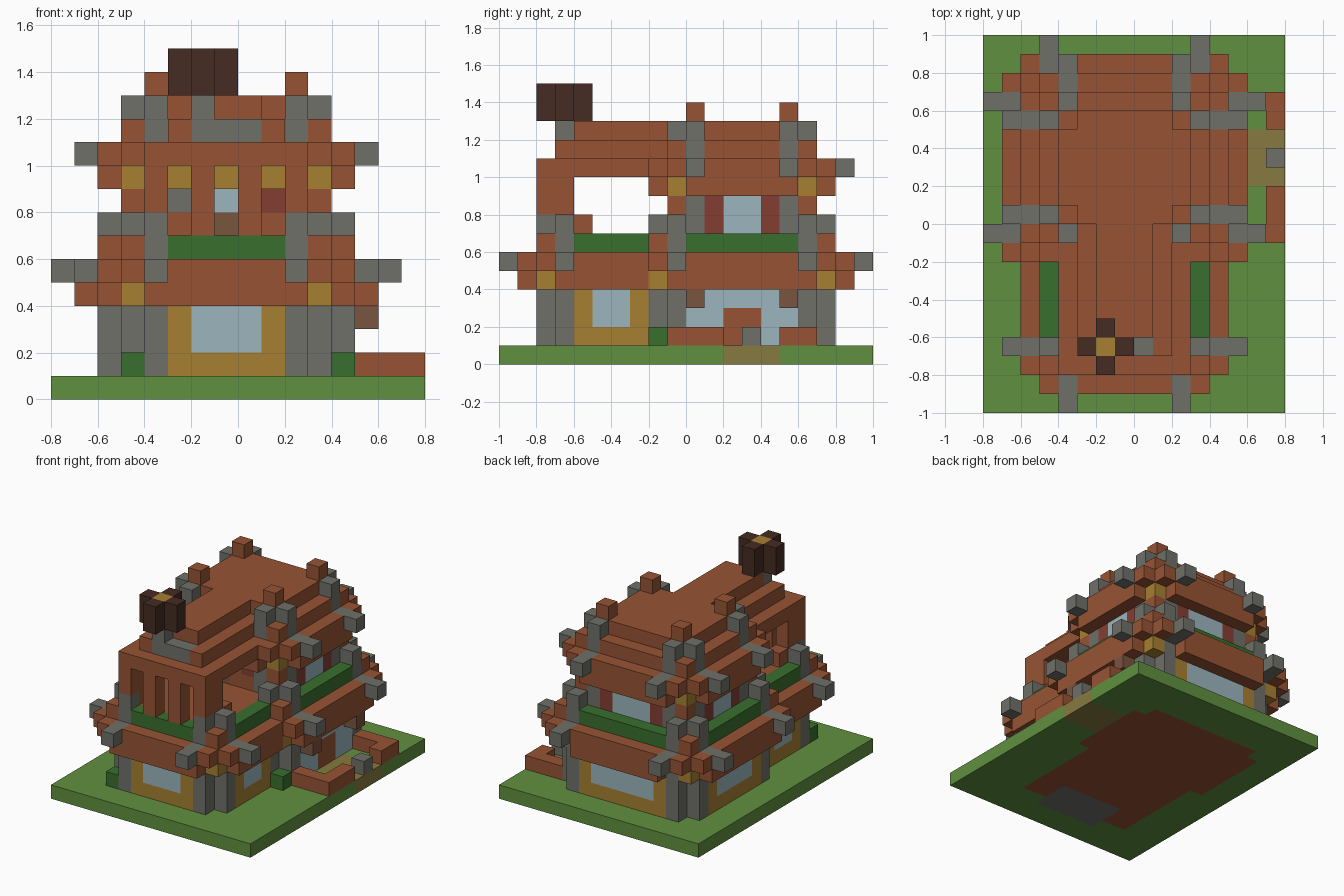
import bpy
import bmesh
from mathutils import Vector

if "Cube" in bpy.data.objects:
    bpy.data.objects.remove(bpy.data.objects["Cube"], do_unlink=True)

UNIT = 0.1
COLOURS = {
    "grass": (0.12, 0.28, 0.05), "clay": (0.31, 0.088, 0.034),
    "stone": (0.16, 0.16, 0.143), "timber": (0.39, 0.215, 0.032),
    "glass": (0.33, 0.47, 0.515), "leaf": (0.04, 0.16, 0.027),
    "soot": (0.06, 0.025, 0.016), "shutter": (0.23, 0.048, 0.034),
    "bark": (0.195, 0.089, 0.051), "path": (0.24, 0.195, 0.05),
}
NAMES = list(COLOURS)
materials = []
for name, rgb in COLOURS.items():
    mat = bpy.data.materials.new(name)
    mat.use_nodes = True
    mat.diffuse_color = (*rgb, 1)
    bsdf = next(n for n in mat.node_tree.nodes if n.type == "BSDF_PRINCIPLED")
    bsdf.inputs["Base Color"].default_value = (*rgb, 1)
    bsdf.inputs["Roughness"].default_value = 0.9
    materials.append(mat)

cells = {}


def box(part, colour, xs, ys, zs, mirror=False):
    """Fill a half-open block of unit cells; mirror about the house axis."""
    for x in range(*xs):
        for y in range(*ys):
            for z in range(*zs):
                cells[x, y, z] = (part, colour)
                if mirror:
                    cells[-2 - x, y, z] = (part, colour)


def cell(part, colour, x, y, z, height=1, mirror=False):
    box(part, colour, (x, x + 1), (y, y + 1), (z, z + height), mirror)


def window(part, frame, pane, xs, ys, zs, mirror=False):
    """Framed pane in a wall, with the frame at both ends and the sill."""
    box(part, frame, xs, ys, zs, mirror)
    along_x = xs[1] - xs[0] > 1
    gx = (xs[0] + 1, xs[1] - 1) if along_x else xs
    gy = ys if along_x else (ys[0] + 1, ys[1] - 1)
    sill = 1 if frame == "timber" else 0
    box(part, pane, gx, gy, (zs[0] + sill, zs[1]), mirror)


def corner(part, x, y, sy, base, eave, y_horn=True):
    """Corner with two pillars, bracket, eave tips and projecting horns."""
    for px, py in ((x + 1, y), (x, y - sy)):
        cell(part, "stone", px, py, base, eave + 4 - base, True)
    cell(part, "timber", x, y, eave, 1, True)
    for px, py in ((x, y), (x, y + sy), (x - 1, y)):
        cell(part, "clay", px, py, eave + 1, 1, True)
    cell(part, "clay", x, y, eave + 2, 1, True)
    for step in (1, 2):
        cell(part, "stone", x - step, y - sy, eave + 1, 1, True)
        if y_horn:
            cell(part, "stone", x + 1, y + sy * step, eave + 1, 1, True)


# Ground with house floor and path
box("ground", "grass", (-8, 8), (-10, 10), (0, 1))
box("ground", "clay", (-5, 4), (-7, 7), (0, 1))
box("ground", "clay", (-6, 5), (0, 6), (0, 1))
box("ground", "stone", (-3, 2), (-8, -5), (0, 1))
box("ground", "path", (5, 8), (2, 5), (0, 1))

# Lower storey walls
window("lower_walls", "timber", "glass", (-3, 2), (-8, -7), (1, 4))
window("lower_walls", "timber", "glass", (-4, 3), (7, 8), (1, 4))
window("lower_walls", "timber", "glass", (-5, -4), (-6, -2), (1, 4), True)
window("lower_walls", "timber", "glass", (-6, -5), (0, 6), (1, 4))
box("side_entrance", "glass", (4, 5), (0, 6), (1, 4))
box("side_entrance", "clay", (4, 5), (2, 4), (1, 3))
for y in (0, 5):
    cell("side_entrance", "bark", 5, y, 3)

# Lower eaves and floor slab
box("lower_eaves", "clay", (-4, 3), (-9, 9), (4, 6))
box("lower_eaves", "clay", (-6, 5), (-7, -1), (4, 6))
box("lower_eaves", "clay", (-7, 6), (-1, 7), (4, 6))
box("lower_eaves", "clay", (-5, 4), (7, 9), (4, 6))
for x, y in ((-5, 8), (3, 8), (-6, -2), (4, -2)):
    cells.pop((x, y, 4), None)

# Hedges along the lower roof
box("hedges", "leaf", (-3, 2), (-8, -7), (6, 7))
box("hedges", "leaf", (-4, 3), (7, 8), (6, 7))
box("hedges", "leaf", (-5, -4), (-6, -2), (6, 7), True)
box("hedges", "leaf", (-6, -5), (0, 6), (6, 7), True)
box("balcony_floor", "clay", (-4, 3), (-7, 0), (6, 7))

# Lower corners
corner("lower_corners", -5, -8, -1, 1, 4)
corner("lower_corners", -6, 7, 1, 1, 4)
corner("lower_corners", -6, -2, -1, 1, 4, False)

# Upper storey walls
window("upper_walls", "shutter", "glass", (-5, -4), (1, 5), (6, 9), True)
window("upper_walls", "shutter", "glass", (-3, 2), (6, 7), (6, 9))
box("upper_walls", "clay", (-3, 2), (-1, 0), (7, 9))
cell("upper_walls", "bark", -1, -1, 7)
for x, colour in ((-3, "stone"), (-1, "glass"), (1, "shutter")):
    cell("upper_walls", colour, x, -1, 8)

# Upper roof in steps
box("upper_roof", "clay", (-6, 5), (0, 6), (9, 11))
box("upper_roof", "clay", (-4, 3), (-2, 8), (9, 11))
box("upper_roof", "clay", (-5, 4), (-1, 7), (11, 12))
box("upper_roof", "clay", (-4, 3), (0, 6), (12, 13))
for x in (-3, -1, 1):
    cell("upper_roof", "timber", x, -2, 9)

# Upper corners and roof caps
for y, sy in ((-1, -1), (6, 1)):
    corner("upper_corners", -5, y, sy, 6, 9, sy > 0)
    cell("upper_corners", "clay", -5, y, 8, 1, True)
    cell("roof_caps", "clay", -4, y - sy, 13, 1, True)

# Balcony canopy on posts
for x in (-4, -2, 0, 2):
    cell("balcony_posts", "clay", x, -8, 8 if x in (-4, 2) else 7, 3)
box("balcony_posts", "clay", (-4, -3), (-7, -6), (7, 10), True)
cell("balcony_posts", "clay", -4, -6, 7, 1, True)
box("canopy", "clay", (-4, 3), (-8, -1), (10, 11))
box("canopy", "clay", (-3, 2), (-7, 0), (11, 12))
box("canopy", "clay", (-2, 1), (-6, 0), (12, 13))
box("canopy", "stone", (-2, 1), (-7, -6), (11, 12))

# Chimney with a cross-shaped stack
cell("chimney", "stone", -2, -7, 12)
for dx, dy in ((-1, 0), (1, 0), (0, -1), (0, 1)):
    cell("chimney", "soot", -2 + dx, -7 + dy, 13, 2)
cell("chimney", "timber", -2, -7, 13, 2)

# Garden wall, gate stone and bushes
box("garden_wall", "clay", (5, 8), (-1, 0), (1, 2))
box("garden_wall", "clay", (7, 8), (-1, 2), (1, 2))
box("garden_wall", "clay", (7, 8), (5, 7), (1, 2))
box("garden_wall", "clay", (5, 8), (6, 7), (1, 2))
cell("gate_stone", "stone", 7, 3, 1)
cell("bushes", "leaf", -5, -8, 1)
cell("bushes", "leaf", 4, -2, 1)


def side_corners(pos, axis, side):
    """Four corners of one cell face, wound to face outward."""
    u, v = (axis + 1) % 3, (axis + 2) % 3
    loop = []
    for a, b in ((0, 0), (1, 0), (1, 1), (0, 1)):
        p = list(pos)
        p[axis] += side
        p[u] += a
        p[v] += b
        loop.append(tuple(p))
    return loop if side else loop[::-1]


# Build one mesh per part from the exposed faces
for part in sorted({value[0] for value in cells.values()}):
    bm = bmesh.new()
    verts = {}
    for pos, (owner, colour) in cells.items():
        if owner != part:
            continue
        for axis in range(3):
            for side in (0, 1):
                near = list(pos)
                near[axis] += 2 * side - 1
                if tuple(near) in cells:
                    continue
                loop = []
                for p in side_corners(pos, axis, side):
                    if p not in verts:
                        verts[p] = bm.verts.new(Vector(p) * UNIT)
                    loop.append(verts[p])
                bm.faces.new(loop).material_index = NAMES.index(colour)
    bmesh.ops.dissolve_limit(bm, angle_limit=0.01, verts=bm.verts,
                             edges=bm.edges, delimit={"MATERIAL"})
    mesh = bpy.data.meshes.new(part)
    bm.to_mesh(mesh)
    bm.free()
    for mat in materials:
        mesh.materials.append(mat)
    bpy.context.collection.objects.link(bpy.data.objects.new(part, mesh))
